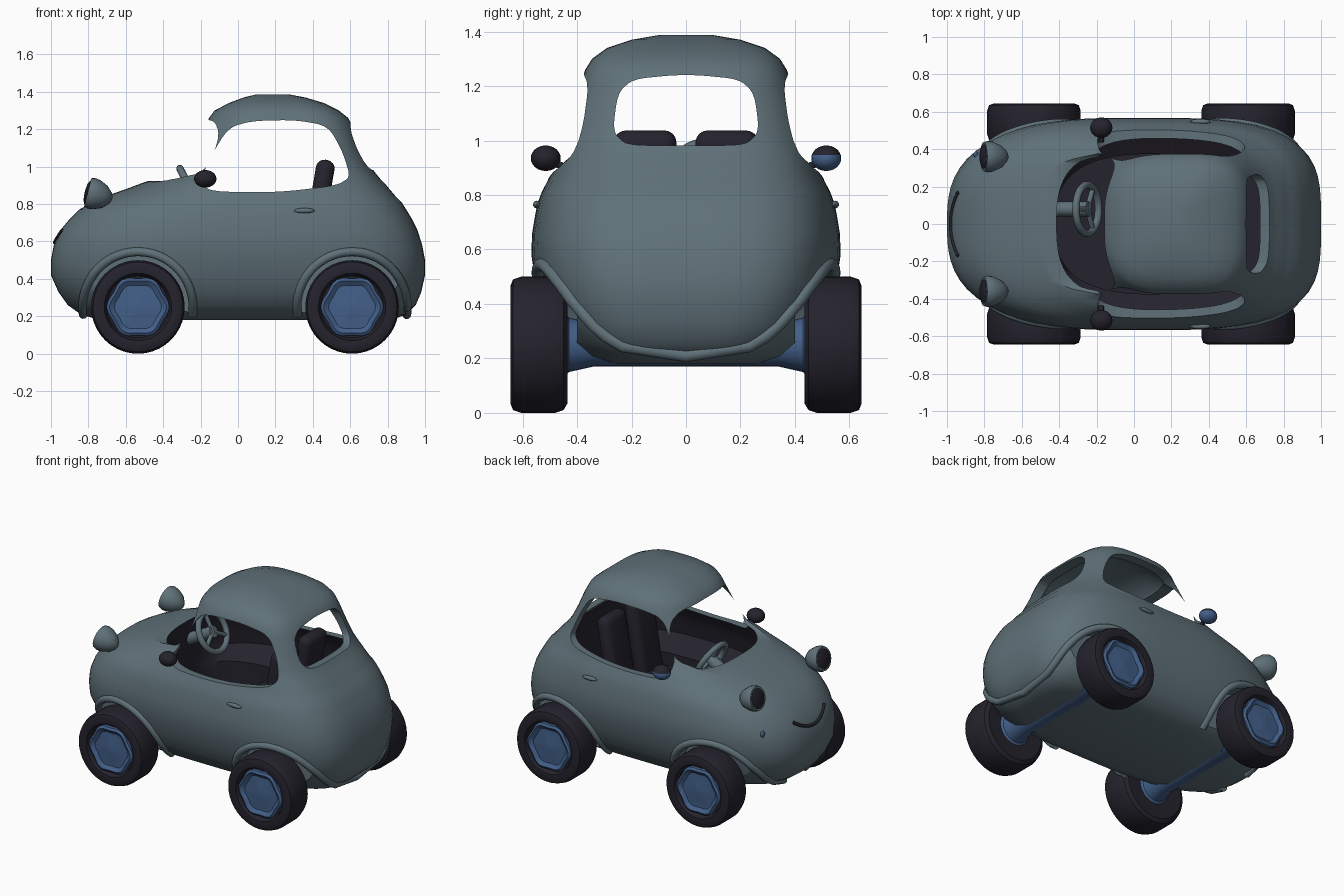
import bpy, bmesh, math
from mathutils import Vector, Matrix

if "Cube" in bpy.data.objects:
    bpy.data.objects.remove(bpy.data.objects["Cube"])

def material(name, col):
    m = bpy.data.materials.new(name)
    m.diffuse_color = (*col, 1)
    m.use_nodes = True
    m.node_tree.nodes["Principled BSDF"].inputs["Base Color"].default_value = m.diffuse_color
    return m

BODY = material("grey_teal", (0.115, 0.165, 0.19))
DARK = material("dark_rubber", (0.018, 0.016, 0.025))
BLUE = material("hub_blue", (0.055, 0.115, 0.25))

def finish(ob, angle=35):
    ob.data.shade_smooth()
    ob.data.set_sharp_from_angle(angle=math.radians(angle))
    return ob

def from_bm(name, bm, *mats):
    bmesh.ops.recalc_face_normals(bm, faces=bm.faces)
    me = bpy.data.meshes.new(name)
    bm.to_mesh(me)
    bm.free()
    ob = bpy.data.objects.new(name, me)
    bpy.context.collection.objects.link(ob)
    for m in mats:
        me.materials.append(m)
    return finish(ob)

def loft(name, rings, *mats):
    """Bridge equal-length rings and cap both ends."""
    bm = bmesh.new()
    vs = [[bm.verts.new(p) for p in r] for r in rings]
    n = len(vs[0])
    for a, b in zip(vs, vs[1:]):
        for i in range(n):
            bm.faces.new((a[i], a[(i + 1) % n], b[(i + 1) % n], b[i]))
    bm.faces.new(vs[0])
    bm.faces.new(vs[-1])
    return from_bm(name, bm, *mats)

def lathe(name, profile, mat, seg=32, wobble=0.0, flip=1):
    """Turn (radius, y) points about the local y axis."""
    rings = []
    for r, y in profile:
        ring = []
        for i in range(seg):
            t = math.tau * i / seg
            k = r * (1 + wobble * math.cos(6 * t))
            ring.append((k * math.cos(t), y * flip, k * math.sin(t)))
        rings.append(ring)
    return loft(name, rings, mat)

def ball(name, loc, size, *mats):
    bm = bmesh.new()
    bmesh.ops.create_uvsphere(bm, u_segments=20, v_segments=12, radius=1)
    bmesh.ops.scale(bm, vec=size, verts=bm.verts)
    ob = from_bm(name, bm, *mats)
    ob.location = loc
    return ob

def block(name, loc, size, mat, bevel, rot=(0, 0, 0)):
    bm = bmesh.new()
    bmesh.ops.create_cube(bm, size=1)
    bmesh.ops.scale(bm, vec=size, verts=bm.verts)
    bmesh.ops.bevel(bm, geom=bm.edges[:], offset=bevel, segments=4, profile=0.5, affect='EDGES')
    ob = from_bm(name, bm, mat)
    ob.location, ob.rotation_euler = loc, rot
    return ob

def tube(name, pts, radius, mat):
    cu = bpy.data.curves.new(name, 'CURVE')
    cu.dimensions, cu.bevel_depth, cu.bevel_resolution, cu.use_fill_caps = '3D', radius, 3, True
    sp = cu.splines.new('POLY')
    sp.points.add(len(pts) - 1)
    for p, co in zip(sp.points, pts):
        p.co = (*co, 1)
    cu.materials.append(mat)
    ob = bpy.data.objects.new(name, cu)
    bpy.context.collection.objects.link(ob)
    return ob

# Body outline by height: z, front x, rear x, half width
ROWS = [(.18, -.74, .82, .30), (.21, -.84, .90, .39), (.26, -.91, .95, .45), (.33, -.96, .98, .50),
        (.42, -1, 1, .535), (.50, -1, 1, .555), (.58, -.985, .985, .568), (.66, -.95, .96, .565),
        (.72, -.90, .93, .555), (.77, -.85, .90, .545), (.81, -.78, .875, .53), (.845, -.70, .84, .512),
        (.88, -.60, .81, .495), (.91, -.52, .785, .483), (.93, -.46, .765, .475), (.96, -.36, .74, .46),
        (1.0, -.315, .71, .447), (1.1, -.245, .66, .42), (1.2, -.185, .62, .39), (1.26, -.155, .59, .37),
        (1.30, -.125, .54, .345), (1.34, -.05, .46, .29), (1.37, .03, .36, .20), (1.387, .1, .27, .10)]
NF, NR = 2.8, 3.6   # roundness of nose and tail

def ring(z, x0, x1, b, seg=72):
    c, a, pts = (x0 + x1) / 2, (x1 - x0) / 2, []
    for i in range(seg):
        t = math.tau * i / seg
        u, v = math.cos(t), math.sin(t)
        n = NF if u < 0 else NR
        r = (abs(u) ** n + abs(v) ** n) ** (-1 / n)
        pts.append((c + a * r * u, b * r * v, z))
    return pts

def row_at(z):
    for p, q in zip(ROWS, ROWS[1:]):
        if p[0] <= z <= q[0]:
            return Vector(p).lerp(Vector(q), (z - p[0]) / (q[0] - p[0]))
    return Vector(ROWS[0])

def side_y(x, z):
    _, x0, x1, b = row_at(z)
    u = (x - (x0 + x1) / 2) / ((x1 - x0) / 2)
    n = NF if u < 0 else NR
    return b * max(0, 1 - abs(u) ** n) ** (1 / n)

def nose_x(y, z):
    _, x0, x1, b = row_at(z)
    return (x0 + x1) / 2 - (x1 - x0) / 2 * max(0, 1 - abs(y / b) ** NF) ** (1 / NF)

body = loft("car_body", [ring(*r) for r in ROWS], BODY, DARK)

def cut(cutter):
    cutter.hide_render = True
    m = body.modifiers.new("cut", 'BOOLEAN')
    m.operation, m.solver, m.object = 'DIFFERENCE', 'EXACT', cutter
    bpy.context.view_layer.update()
    bpy.context.view_layer.objects.active = body
    bpy.ops.object.modifier_apply(modifier=m.name)
    bpy.data.objects.remove(cutter)

def window(pts, place):
    for _ in range(3):   # round the corners
        pts = [tuple(Vector(p).lerp(Vector(q), f)) for p, q in zip(pts, pts[1:] + pts[:1]) for f in (.2, .8)]
    cut(loft("window_cutter", [[place(p, e) for p in pts] for e in (0, 1)], BODY, DARK))

# Wheel wells
WHEELS = [(x, s) for x in (-.535, .61) for s in (-1, 1)]
for x, s in WHEELS:
    c = lathe("well_cutter", [(.285, .40), (.285, .8)], BODY, 40, flip=s)
    c.location = (x, 0, .25)
    cut(c)

# Hollow cabin, dark below the belt line
cabin = []
for z, x0, x1, b in ROWS[3:-1]:
    b2 = b - .045
    if z < .64:
        b2 = min(b2, .375)
    cabin.append(ring(z - .035 if z > 1.15 else z, max(x0 + .05, -.42), min(x1 - .05, .72), b2))
cab = loft("cabin_cutter", cabin, BODY, DARK)
for p in cab.data.polygons:
    p.material_index = 1 if p.center.z < .95 else 0
cut(cab)

# Side, rear and front window openings
window([(-.22, .87), (.2, .86), (.61, .91), (.56, 1.08), (.48, 1.22), (.3, 1.25), (.08, 1.245), (-.05, 1.21),
        (-.15, 1.05)], lambda p, e: (p[0], -.8 + 1.6 * e, p[1]))
window([(-.275, .985), (0, .98), (.275, .985), (.245, 1.22), (0, 1.245), (-.245, 1.22)],
       lambda p, e: (.3 + .9 * e, p[0], p[1]))
window([(-.41, .915), (0, .925), (.41, .915), (.30, 1.24), (0, 1.255), (-.30, 1.24)],
       lambda p, e: (-.8 + .8 * e, p[0], p[1]))
finish(body)

# Wheels and fender lips
for x, s in WHEELS:
    where = ("front" if x < 0 else "rear") + ("_near" if s < 0 else "_far")
    tyre = lathe(where + "_tyre", [(.15, .44), (.215, .435), (.24, .45), (.25, .48), (.25, .605), (.24, .635),
                                   (.215, .645), (.18, .64), (.165, .605)], DARK, 40, flip=s)
    rim = lathe(where + "_rim", [(.16, .60), (.16, .628), (.145, .638), (.12, .62), (.06, .622), (.02, .628)],
                BLUE, 36, .05, s)
    tyre.location = rim.location = (x, 0, .25)
    arc = [math.radians(-8 + 196 * i / 28) for i in range(29)]
    pts = [(x + .295 * math.cos(t), .25 + .295 * math.sin(t)) for t in arc]
    tube(where + "_fender_lip", [(px, s * (side_y(px, pz) - .003), pz) for px, pz in pts], .024, BODY)

# Axles
for x, name in ((-.535, "front_axle"), (.61, "rear_axle")):
    ax = lathe(name, [(.13, -.45), (.10, -.43), (.08, -.34), (.08, .34), (.10, .43), (.13, .45)], BLUE, 24)
    ax.location = (x, 0, .25)

for s, tag in ((-1, "near"), (1, "far")):
    # Headlights
    shell = lathe(tag + "_headlight", [(.06, .05), (.078, .05), (.084, .03), (.08, 0), (.06, -.045), (.03, -.075),
                                       (.008, -.085)], BODY, 24)
    lens = lathe(tag + "_headlight_lens", [(.066, .045), (.066, .052), (.045, .062), (.01, .066)], DARK, 24)
    for ob in (shell, lens):
        ob.location = (-.755, s * .36, .85)
        ob.rotation_euler = (.25, 0, math.pi / 2)
    # Door handles
    hy = side_y(.35, .765)
    ball(tag + "_door_handle", (.355, s * (hy + .006), .765), (.055, .014, .014), BODY)
    # Mirrors, the far one blue underneath
    mir = ball(tag + "_mirror", (-.175, s * .515, .935), (.06, .055, .047), DARK, BLUE)
    if s > 0:
        for p in mir.data.polygons:
            p.material_index = 1 if p.normal.z < .35 else 0
    tube(tag + "_mirror_arm", [(-.175, s * .44, .90), (-.175, s * .50, .925)], .014, DARK)
    # Seats
    block(tag + "_seat_back", (.43, s * .15, .78), (.10, .23, .52), DARK, .045, (0, .17, 0))
    block(tag + "_seat_cushion", (.23, s * .15, .47), (.40, .24, .20), DARK, .04)

# Smile and lamp on the nose
smile = []
for i in range(17):
    y = -.17 + .34 * i / 16
    z = .595 + .065 * (y / .17) ** 2
    smile.append((nose_x(y, z), y, z))
tube("smile", smile, .011, DARK)
ball("nose_lamp", (nose_x(.37, .63), .37, .63), (.012, .018, .022), BLUE)

# Steering wheel and column
hub, dash = Vector((-.25, .08, .875)), Vector((-.43, .08, .78))
axis = (hub - dash).normalized()
side = Vector((0, 1, 0))
up = axis.cross(side)
loop = [hub + .13 * (math.cos(t) * side + math.sin(t) * up) for t in [math.tau * i / 32 for i in range(32)]]
sw = tube("steering_wheel", loop, .02, BODY)
sw.data.splines[0].use_cyclic_u = True
for k in range(3):
    t = math.radians(90 + 120 * k)
    tube("steering_spoke", [hub, hub + .13 * (math.cos(t) * side + math.sin(t) * up)], .014, BODY)
tube("steering_column", [dash, hub + axis * .01], .04, BODY)
